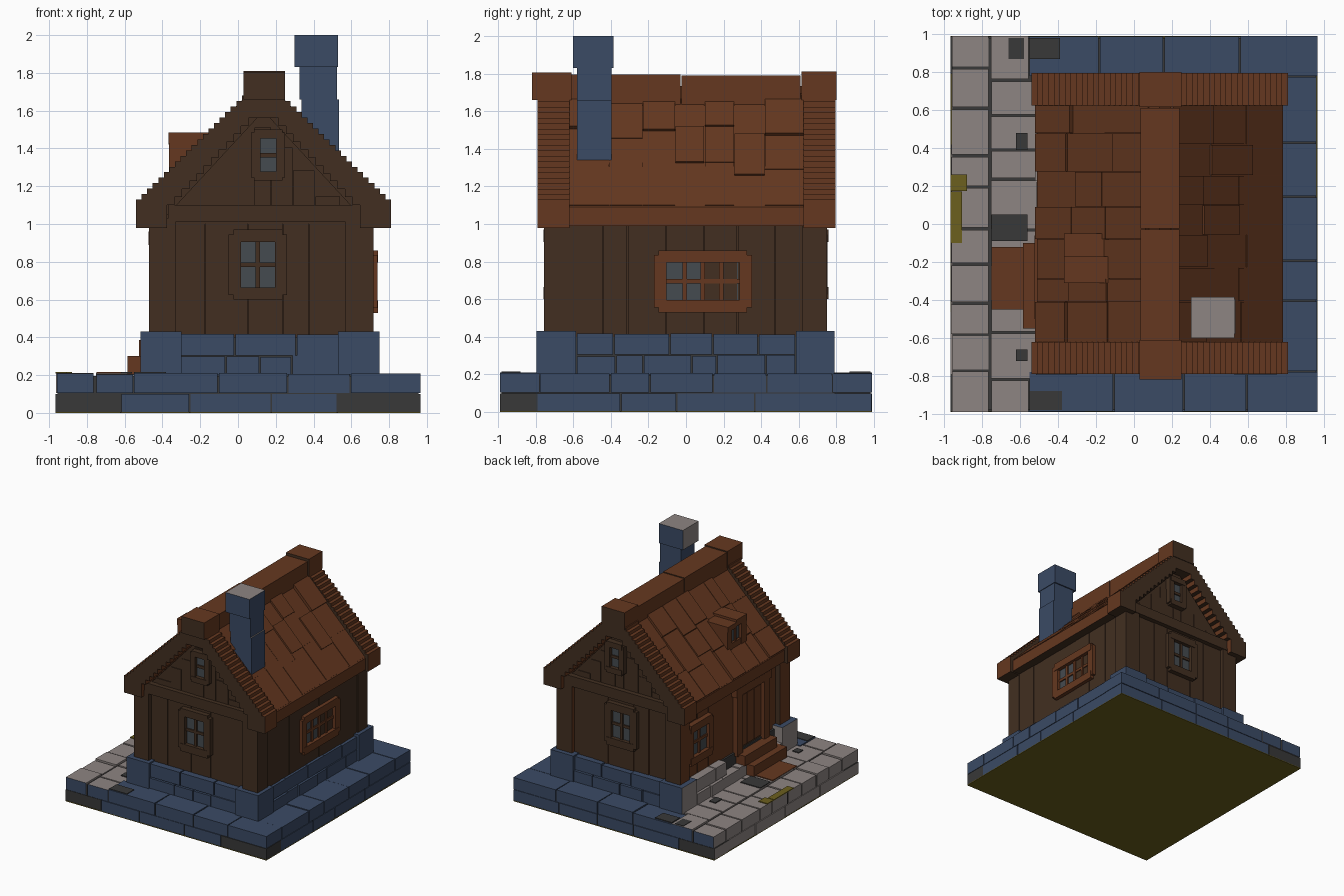
import bpy, bmesh, math, random
from mathutils import Matrix, Vector

if "Cube" in bpy.data.objects:
    bpy.data.objects.remove(bpy.data.objects["Cube"])

random.seed(4)
COLOURS = {
    "blue_stone": (0.043, 0.069, 0.13), "pale_stone": (0.27, 0.235, 0.225),
    "dark_stone": (0.04, 0.04, 0.04), "orange_wood": (0.13, 0.039, 0.014),
    "dark_wood": (0.054, 0.028, 0.015), "glass": (0.06, 0.07, 0.08),
    "moss_yellow": (0.15, 0.115, 0.013)}
MATS = []
for n, c in COLOURS.items():
    m = bpy.data.materials.new(n)
    m.diffuse_color = (*c, 1)
    m.use_nodes = True
    m.node_tree.nodes["Principled BSDF"].inputs["Base Color"].default_value = m.diffuse_color
    MATS.append(m)
BLUE, PALE, DARK, ORANGE, BROWN, GLASS, MOSS = range(7)
CX = 0.135  # centre line of the house


def finish(name, bm, rule=None):
    bmesh.ops.recalc_face_normals(bm, faces=bm.faces)
    bm.normal_update()
    if rule:
        for f in bm.faces:
            f.material_index = rule(f)
    me = bpy.data.meshes.new(name)
    bm.to_mesh(me)
    bm.free()
    for m in MATS:
        me.materials.append(m)
    ob = bpy.data.objects.new(name, me)
    bpy.context.collection.objects.link(ob)


def boxes(name, items, rule=None):
    """items: ((x0,x1,y0,y1,z0,z1), material[, matrix])"""
    bm = bmesh.new()
    for b, mat, *mtx in items:
        mid = Vector(((b[0] + b[1]) / 2, (b[2] + b[3]) / 2, (b[4] + b[5]) / 2))
        size = [abs(b[i + 1] - b[i]) for i in (0, 2, 4)]
        m = Matrix.Translation(mid) @ Matrix.Diagonal((*size, 1))
        if mtx:
            m = mtx[0] @ m
        for v in bmesh.ops.create_cube(bm, size=1, matrix=m)["verts"]:
            for f in v.link_faces:
                f.material_index = mat
    finish(name, bm, rule)


def prism(name, pts, y0, y1, rule):
    bm = bmesh.new()
    face = bm.faces.new([bm.verts.new((x, y0, z)) for x, z in pts])
    new = bmesh.ops.extrude_face_region(bm, geom=[face])["geom"]
    bmesh.ops.translate(bm, vec=(0, y1 - y0, 0),
                        verts=[v for v in new if isinstance(v, bmesh.types.BMVert)])
    finish(name, bm, rule)


def at(side, u0, u1, d0, d1, z0, z1):
    """Bounds on one side: u runs along it, d is the distance outward."""
    return {"front": (u0, u1, -d1, -d0, z0, z1), "back": (u0, u1, d0, d1, z0, z1),
            "right": (d0, d1, u0, u1, z0, z1), "left": (-d1, -d0, u0, u1, z0, z1)}[side]


def splits(a, b, size, gap=0.008):
    """Uneven run of blocks from a to b."""
    n = max(1, round((b - a) / size))
    cut = [a + (b - a) * (i + (random.uniform(-.2, .2) if 0 < i < n else 0)) / n for i in range(n + 1)]
    return [(p + (gap / 2 if i else 0), q - (gap / 2 if i < n - 1 else 0))
            for i, (p, q) in enumerate(zip(cut, cut[1:]))]


def r(a):
    return random.uniform(-a, a)


wood = lambda f: ORANGE if f.normal.x < -.5 else BROWN
roof_wood = lambda f: BROWN if abs(f.normal.y) > .5 or f.normal.z < -.3 else ORANGE

# ground slab
boxes("base_underside", [((-.965, .965, -.99, .99, 0, .006), MOSS)])
boxes("base_core", [((-.955, .955, -.98, .98, .006, .195), DARK)])

# lower course of base stones, with dark corners
lower = []
for side, lim, d in (("front", .965, .99), ("back", .965, .99), ("right", .79, .965), ("left", .79, .965)):
    for u0, u1 in splits(-lim, lim, .36):
        mid = (u0 + u1) / 2
        m = PALE if side == "left" else BLUE
        if (side == "front" and abs(mid) > .62) or (side == "back" and mid < -.62):
            m = DARK
        lower.append((at(side, u0, u1, d - .2, d - abs(r(.004)), .006, .1), m))
boxes("base_lower_course", lower, lambda f: PALE if f.normal.x < -.5 and f.calc_center_median().x < -.9 else f.material_index)

# upper course: blue on three sides
upper = []
for side in ("front", "back"):
    for u0, u1 in splits(-.55, .965, .36):
        upper.append((at(side, u0, u1, .78, .99 - abs(r(.004)), .104, .207 + r(.004)), BLUE))
for u0, u1 in splits(-.775, .775, .33):
    upper.append((at("right", u0, u1, .72, .965 - abs(r(.004)), .104, .207 + r(.004)), BLUE))
boxes("base_upper_course", upper)

# pale paving on the door side
paving = []
for x0, x1 in ((-.965, -.765), (-.755, -.51)):
    for y0, y1 in splits(-.99, .99, .2, .012):
        inside = abs(y0 + y1) / 2 < .78
        paving.append(((x0 + abs(r(.006)), x1 if inside else min(x1, -.555), y0, y1, .104, .207 + r(.005)), PALE))
boxes("paving", paving, lambda f: BLUE if abs(f.normal.y) > .5 and abs(f.calc_center_median().y) > .98 else PALE)
boxes("paving_patches", [((*p, .208, .2155), m) for p, m in (
    ((-.55, -.38, -.98, -.88), DARK), ((-.55, -.39, .87, .98), DARK),
    ((-.75, -.56, -.09, .05), DARK), ((-.66, -.58, .87, .98), DARK),
    ((-.62, -.56, .39, .48), DARK), ((-.62, -.56, -.72, -.66), DARK),
    ((-.965, -.905, -.1, .17), MOSS), ((-.965, -.88, .175, .26), MOSS),
    ((-.75, -.575, -.45, -.12), ORANGE))])

# stone plinth in two brick rows with corner blocks
plinth = [((-.44, .71, -.74, .74, .19, .40), DARK)]
for side, a, b, d in (("front", -.3, .53, .775), ("back", -.3, .53, .775),
                      ("right", -.58, .58, .735), ("left", -.58, .58, .51)):
    m = PALE if side == "left" else BLUE
    for z0, z1, w, out in ((.2, .3, .21, .012), (.305, .415, .24, 0)):
        for u0, u1 in splits(a, b, w):
            if side == "left" and u0 < -.1 and u1 > -.45 and z0 > .3:
                continue
            plinth.append((at(side, u0, u1, d - .08, d + out - abs(r(.01)), z0, z1 + r(.004)), m))
for x0, x1 in ((-.515, -.3), (.53, .75)):
    for y0, y1 in ((-.795, -.585), (.585, .79)):
        plinth.append(((x0, x1, y0, y1, .2, .43), BLUE))


def plinth_rule(f):
    c = f.calc_center_median()
    facing_door = f.normal.x < -.5 and c.x < -.45
    inner_end = f.normal.y * c.y < -.3 and c.x < -.38
    return PALE if facing_door or inner_end else f.material_index


boxes("stone_plinth", plinth, plinth_rule)

# plank walls and corner posts
walls = [((-.40, .69, -.70, .70, .38, 1.0), BROWN)]
for side, a, b, d in (("front", -.36, .6, .718), ("back", -.36, .6, .718),
                      ("right", -.64, .64, .712), ("left", -.64, .64, .428)):
    for u0, u1 in splits(a, b, .19, .004):
        walls.append((at(side, u0, u1, d - .03, d - abs(r(.006)), .4, 1.02), BROWN))
boxes("plank_walls", walls, wood)
boxes("corner_posts", [((x0, x1, y0, y1, .42, 1.03), BROWN)
                       for x0, x1 in ((-.47, -.33), (.57, .718))
                       for y0, y1 in ((-.755, -.62), (.62, .75))], wood)
boxes("tie_beams", [(at(s, -.37, .65, .68, .755, 1.01, 1.1), BROWN) for s in ("front", "back")])
prism("attic_gables", [(-.42, 1.0), (.69, 1.0), (CX, 1.6)], -.71, .71, lambda f: BROWN)
boxes("attic_planks", [(at(s, u0, u1, .69, .72 - abs(r(.006)), 1.05,
                           1.56 - 1.02 * max(abs(u0 - CX), abs(u1 - CX))), BROWN)
                       for s in ("front", "back") for u0, u1 in splits(-.27, .54, .12, .004)])


# windows
def window(name, side, u0, u1, z0, z1, d, mat, cols, rows, w=.065, n=.025):
    items = [(at(side, u0 + n, u1 - n, d - .03, d + .042, a, b), mat) for a, b in ((z0, z0 + w), (z1 - w, z1))]
    items += [(at(side, a, b, d - .03, d + .038, z0 + n, z1 - n), mat) for a, b in ((u0, u0 + w), (u1 - w, u1))]
    items.append((at(side, u0 + w, u1 - w, d - .03, d + .008, z0 + w, z1 - w), GLASS))
    for i in range(1, cols):
        u = u0 + w + (u1 - u0 - 2 * w) * i / cols
        items.append((at(side, u - .012, u + .012, d - .03, d + .02, z0 + w, z1 - w), mat))
    for i in range(1, rows):
        z = z0 + w + (z1 - z0 - 2 * w) * i / rows
        items.append((at(side, u0 + w, u1 - w, d - .03, d + .018, z - .012, z + .012), mat))
    boxes(name, items)


for s in ("front", "back"):
    window(s + "_window", s, -.05, .26, .6, .97, .715, BROWN, 2, 2)
    window(s + "_attic_window", s, .07, .25, 1.23, 1.5, .72, BROWN, 1, 2, .048, .015)
window("right_window", "right", -.17, .35, .53, .86, .7, ORANGE, 4, 2)
window("left_window", "left", .28, .62, .53, .88, .428, ORANGE, 2, 2)

# door and steps
boxes("door", [(at("left", -.42, -.1, .40, .43, .37, .9), BROWN)] +
      [(at("left", a, a + .09, .40, .44, .42, .86), ORANGE) for a in (-.4, -.305, -.21)])
boxes("door_frame", [(at("left", a, a + .07, .40, .468, .37, .92), ORANGE) for a in (-.48, -.11)] +
      [(at("left", -.5, -.02, .40, .474, .89, .96), ORANGE)])
boxes("door_steps", [(at("left", -.55, -.1, .40, .585, .2, .3), ORANGE),
                     (at("left", -.5, -.06, .40, .525, .3, .385), ORANGE)])

# roof body and raised shingles on both slopes
prism("roof_body", [(-.51, 1.09), (CX, 1.735), (.785, 1.09), (.785, .99), (.69, .99),
                    (CX, 1.55), (-.42, .99), (-.51, .99)], -.66, .66, roof_wood)
shingles = []
for s in (-1, 1):
    mtx = Matrix.Translation((CX, 0, 1.735)) @ Matrix.Rotation(s * math.pi / 4, 4, "Y")
    for y0, y1 in splits(-.62, .625, .18, .004):
        for t0, t1 in splits(.08, .905, .29, .004):
            h = random.choice((.004, .008, .016, .024))
            shingles.append(((s * t0, s * t1, y0, y1, -.02, h), ORANGE, mtx))
boxes("roof_shingles", shingles)

# stepped thatch edges at both gables
N, half = 20, .675
outer = [(half, .98), (half, 1.1)]
for i in range(N):
    x, z = half - .59 * (i + 1) / N, 1.1 + .58 * i / N
    outer += [(x + .59 / N, z + .58 / N), (x, z + .58 / N)]
inner = []
for i in range(12):
    x, z = .04 + .47 * i / 12, 1.56 - .5 * i / 12
    inner += [(x, z), (x + .47 / 12, z)]
inner += [(.51, .98)]
profile = ([(CX + x, z) for x, z in outer] + [(CX - x, z) for x, z in reversed(outer)] +
           [(CX - x, z) for x, z in reversed(inner)] + [(CX + x, z) for x, z in inner])
for name, y0, y1 in (("front_roof_edge", -.79, -.62), ("back_roof_edge", .625, .795)):
    prism(name, profile, y0, y1, roof_wood)

# ridge beam in segments
boxes("ridge_beam", [((.035, .24, -.62, -.03, 1.62, 1.795), ORANGE), ((.035, .24, -.025, .61, 1.62, 1.79), ORANGE),
                     ((.03, .25, -.82, -.61, 1.66, 1.805), ORANGE), ((.03, .25, .615, .8, 1.66, 1.81), ORANGE)], roof_wood)

# chimney, pale on its top and door side
boxes("chimney", [((.335, .535, -.58, -.395, 1.25, 1.66), BLUE), ((.325, .525, -.58, -.395, 1.66, 1.84), BLUE),
                  ((.3, .53, -.6, -.385, 1.83, 2.0), BLUE)],
      lambda f: PALE if f.normal.z > .5 or (f.normal.x < -.5 and f.calc_center_median().z > 1.85) else BLUE)

# small dormer on the door side
boxes("dormer", [((-.34, -.1, -.28, -.08, 1.25, 1.44), BROWN), ((-.345, -.33, -.23, -.12, 1.31, 1.43), GLASS),
                 ((-.365, -.2, -.31, -.24, 1.25, 1.47), ORANGE), ((-.365, -.2, -.11, -.05, 1.25, 1.45), ORANGE),
                 ((-.36, -.3, -.31, -.05, 1.25, 1.3), ORANGE), ((-.355, -.33, -.185, -.165, 1.29, 1.45), ORANGE),
                 ((-.368, -.13, -.31, -.17, 1.43, 1.485), ORANGE), ((-.368, -.13, -.17, -.05, 1.42, 1.465), ORANGE)])
